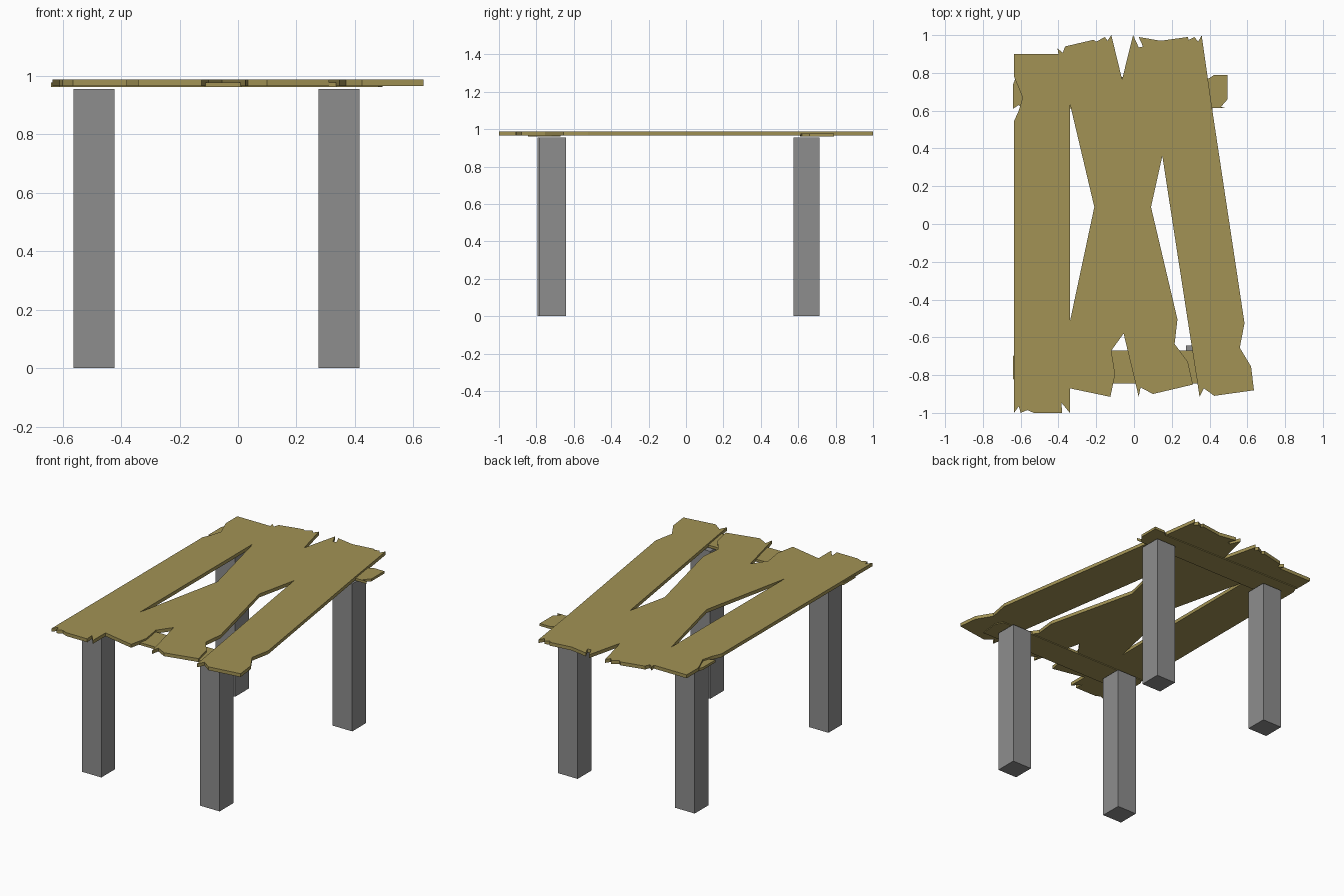
import bpy, bmesh

def material(name, rgb):
    m = bpy.data.materials.new(name)
    m.diffuse_color = (*rgb, 1)
    return m

WOOD = material("weathered wood", (0.36, 0.29, 0.09))
STONE = material("grey leg", (0.27, 0.27, 0.27))

def slab(name, pts, z0, z1, mat):
    """Extrude a flat outline from z0 up to z1."""
    bm = bmesh.new()
    face = bm.faces.new([bm.verts.new((x, y, z0)) for x, y in pts])
    res = bmesh.ops.extrude_face_region(bm, geom=[face])
    top = [v for v in res["geom"] if isinstance(v, bmesh.types.BMVert)]
    bmesh.ops.translate(bm, verts=top, vec=(0, 0, z1 - z0))
    bmesh.ops.recalc_face_normals(bm, faces=bm.faces)
    me = bpy.data.meshes.new(name)
    bm.to_mesh(me)
    bm.free()
    me.materials.append(mat)
    ob = bpy.data.objects.new(name, me)
    bpy.context.collection.objects.link(ob)

# Table-top planks with splintered ends
planks = {
    "left_plank": [(-.635, .9), (-.635, .78), (-.59, .67), (-.61, .6), (-.635, .545),
                   (-.635, -1), (-.61, -.965), (-.6, -1), (-.565, -.985), (-.53, -1),
                   (-.38, -1), (-.385, -.945), (-.34, -1), (-.34, .88), (-.37, .9),
                   (-.405, .93), (-.4, .9)],
    "falling_cross_plank": [(-.38, .9), (-.365, .94), (-.215, .975), (-.2, .965), (-.155, .99),
                            (-.14, .97), (-.12, 1), (-.063, .765), (.09, .09), (.23, -.505),
                            (.215, -.635), (.285, -.73), (.312, -.85), (.1, -.9), (.035, -.865),
                            (.025, -.915), (-.055, -.58), (-.21, .09), (-.34, .64)],
    "rising_cross_plank": [(-.005, 1), (.025, .935), (.1, .95), (.28, .97), (.15, .36),
                           (.09, .09), (-.055, -.58), (-.12, -.67), (-.1, -.795), (-.125, -.915),
                           (-.34, -.87), (-.415, -.86), (-.34, -.52), (-.21, .09), (-.063, .765)],
    "right_plank": [(.025, .99), (.14, .97), (.285, .99), (.29, .975), (.32, .99), (.34, .965),
                    (.358, 1), (.415, .6), (.585, -.525), (.56, -.655), (.62, -.755), (.635, -.88),
                    (.425, -.91), (.37, -.87), (.347, -.915), (.15, .36), (.052, .93)],
}
for name, pts in planks.items():
    slab(name, pts, .966, .988, WOOD)

# Battens under the planks
slab("back_batten", [(-.64, .61), (-.64, .74), (-.62, .79), (.395, .77), (.425, .79), (.495, .79),
                     (.495, .66), (.46, .62), (.49, .613), (.4, .613), (-.59, .61), (-.61, .63)],
     .961, .977, WOOD)
slab("front_batten", [(-.64, -.82), (-.64, -.7), (-.62, -.67), (.47, -.67), (.495, -.72),
                      (.48, -.845), (-.61, -.845)], .961, .977, WOOD)

# Square legs: left x, front y
for name, x, y in (("front_left_leg", -.563, -.794), ("front_right_leg", .276, -.782),
                   ("back_left_leg", -.563, .575), ("back_right_leg", .276, .575)):
    w = .14
    slab(name, [(x, y), (x + w, y), (x + w, y + w), (x, y + w)], 0, .955, STONE)
